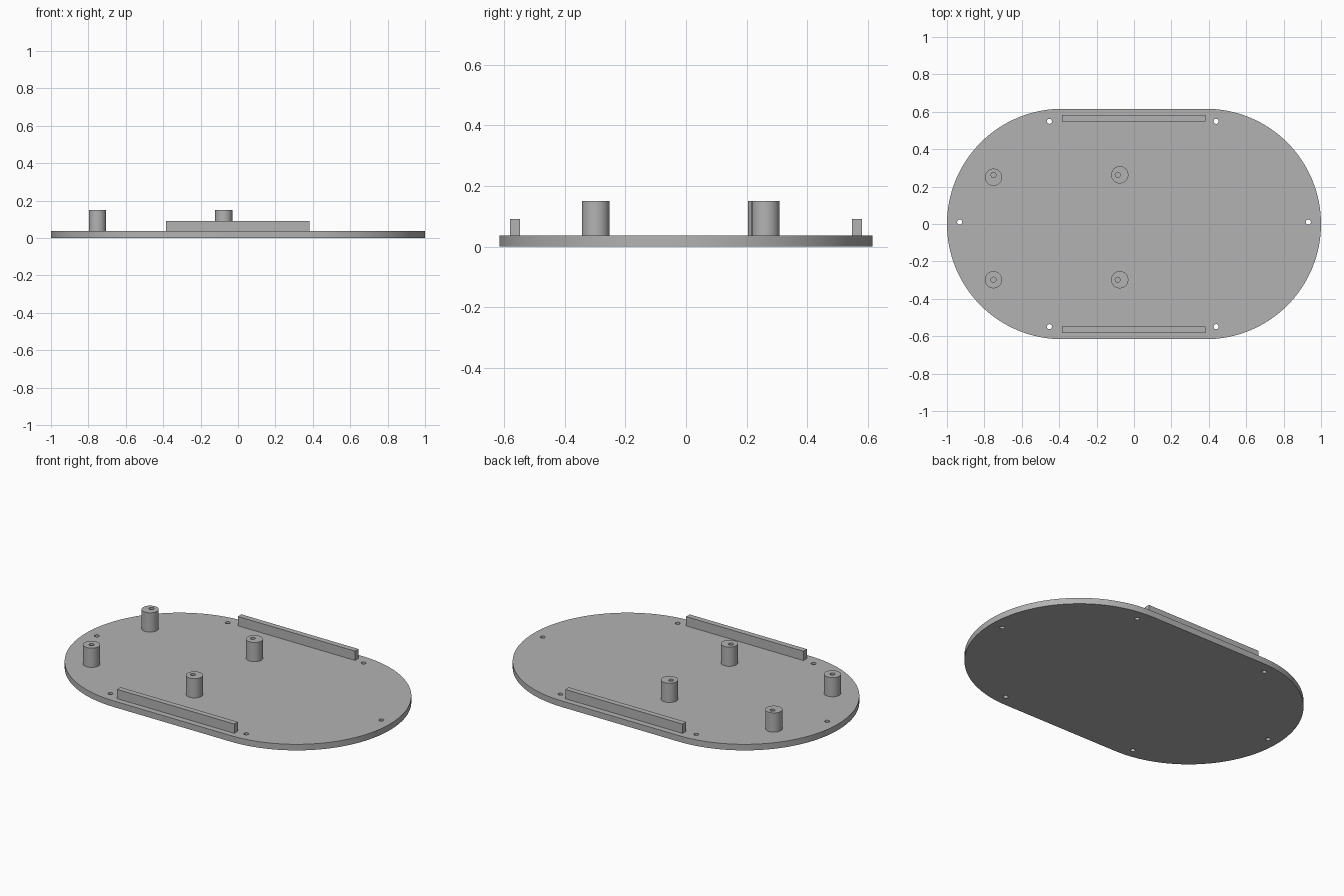
import bpy
import bmesh
from math import pi, radians, sin, cos
from mathutils import Matrix

if "Cube" in bpy.data.objects:
    bpy.data.objects.remove(bpy.data.objects["Cube"])

PLATE_R, PLATE_T = 0.616, 0.036
POST_R, POST_TOP = 0.046, 0.15
HOLE_R = 0.0135
RAIL_TOP = 0.091

grey = bpy.data.materials.new("plain grey")
grey.use_nodes = True
color = (0.45, 0.45, 0.45, 1)
grey.diffuse_color = color
grey.node_tree.nodes["Principled BSDF"].inputs["Base Color"].default_value = color


def finish(name, bm):
    bmesh.ops.recalc_face_normals(bm, faces=bm.faces)
    mesh = bpy.data.meshes.new(name)
    bm.to_mesh(mesh)
    bm.free()
    obj = bpy.data.objects.new(name, mesh)
    bpy.context.collection.objects.link(obj)
    mesh.materials.append(grey)
    return obj


def add_cylinder(bm, x, y, z0, z1, r, sides):
    bmesh.ops.create_cone(bm, cap_ends=True, segments=sides, radius1=r, radius2=r,
                          depth=z1 - z0,
                          matrix=Matrix.Translation((x, y, (z0 + z1) / 2)))


def cut(obj, cutter_bm):
    cutter = finish(obj.name + "_cutter", cutter_bm)
    cutter.hide_render = True
    mod = obj.modifiers.new("holes", "BOOLEAN")
    mod.operation = "DIFFERENCE"
    mod.solver = "EXACT"
    mod.object = cutter
    bpy.context.view_layer.objects.active = obj
    bpy.ops.object.select_all(action="DESELECT")
    obj.select_set(True)
    bpy.ops.object.modifier_apply(modifier=mod.name)
    bpy.data.objects.remove(cutter)
    bpy.ops.object.shade_smooth_by_angle(angle=radians(30))


# Base plate with two round ends
bm = bmesh.new()
steps = 64
rim = []
for side in (1, -1):
    for i in range(steps + 1):
        a = -pi / 2 + pi * i / steps
        rim.append(bm.verts.new((side * (1 - PLATE_R + PLATE_R * cos(a)),
                                 side * PLATE_R * sin(a), 0)))
face = bm.faces.new(rim)
top = bmesh.ops.extrude_face_region(bm, geom=[face])
bmesh.ops.translate(bm, vec=(0, 0, PLATE_T),
                    verts=[g for g in top["geom"] if isinstance(g, bmesh.types.BMVert)])
plate = finish("base_plate", bm)

# Screw holes through the plate
holes = bmesh.new()
screws = [(x, y) for x in (-0.452, 0.439) for y in (-0.549, 0.549)]
screws += [(-0.932, 0.01), (0.932, 0.01)]
for x, y in screws:
    add_cylinder(holes, x, y, -0.05, 0.1, HOLE_R, 24)
cut(plate, holes)

# Long side rails
for name, side in (("front_rail", -1), ("back_rail", 1)):
    bm = bmesh.new()
    bmesh.ops.create_cube(bm, size=1)
    bmesh.ops.scale(bm, vec=(0.768, 0.033, RAIL_TOP - PLATE_T), verts=bm.verts)
    bmesh.ops.translate(bm, vec=(-0.001, side * 0.565, (RAIL_TOP + PLATE_T) / 2),
                        verts=bm.verts)
    finish(name, bm)

# Standoff posts, each with a bore: post x, y, then bore x, y
posts = {
    "back_right_post": (-0.751, 0.25, -0.751, 0.262),
    "front_right_post": (-0.751, -0.298, -0.751, -0.298),
    "back_middle_post": (-0.076, 0.263, -0.087, 0.263),
    "front_middle_post": (-0.076, -0.298, -0.087, -0.298),
}
for name, (x, y, bore_x, bore_y) in posts.items():
    bm = bmesh.new()
    add_cylinder(bm, x, y, PLATE_T, POST_TOP, POST_R, 48)
    post = finish(name, bm)
    bore = bmesh.new()
    add_cylinder(bore, bore_x, bore_y, 0, 0.2, HOLE_R, 24)
    cut(post, bore)
